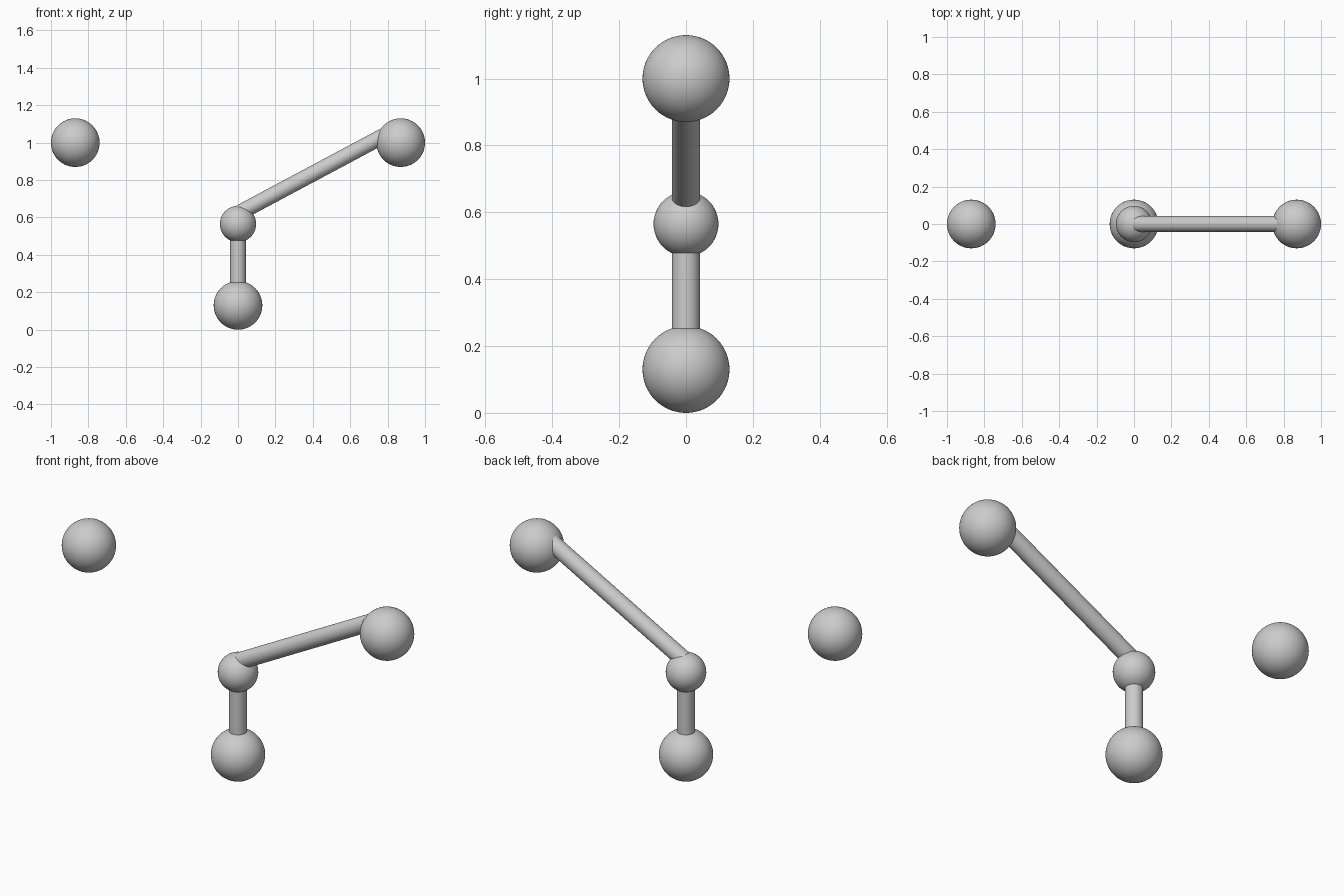
import bpy
from mathutils import Vector

if "Cube" in bpy.data.objects:
    bpy.data.objects.remove(bpy.data.objects["Cube"])


def finish(name):
    obj = bpy.context.object
    obj.name = name
    bpy.ops.object.shade_smooth_by_angle()
    return obj


def ball(name, centre, radius):
    bpy.ops.mesh.primitive_uv_sphere_add(segments=64, ring_count=32, radius=radius, location=centre)
    return finish(name)


def rod(name, start, end, radius=0.042):
    a, b = Vector(start), Vector(end)
    bpy.ops.mesh.primitive_cylinder_add(vertices=48, radius=radius, depth=(b - a).length,
                                        location=(a + b) / 2)
    obj = finish(name)
    obj.rotation_euler = (b - a).to_track_quat('Z', 'Y').to_euler()
    return obj


# Three large outer balls and the smaller hub
ball("bottom_ball", (0, 0, 0.13), 0.13)
for side, x in (("left", -0.87), ("right", 0.87)):
    ball(side + "_ball", (x, 0, 1.0), 0.13)
ball("hub_ball", (0, 0, 0.565), 0.097)

# Upright stem and the slanted arm, ends buried in the balls
rod("stem", (0, 0, 0.13), (0, 0, 0.565))
rod("right_arm", (0.012, 0, 0.627), (0.84, 0, 1.069))
